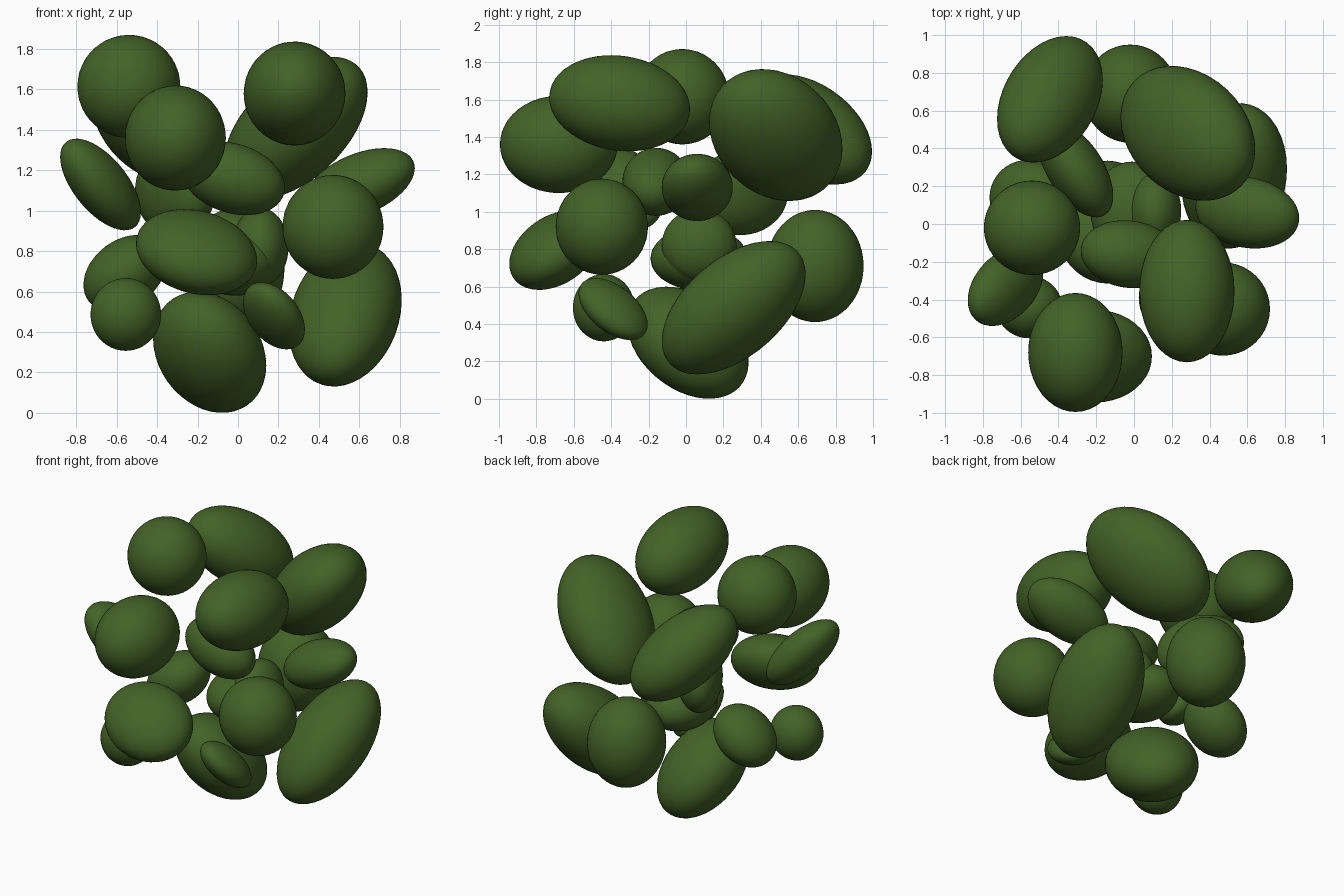
import bpy, bmesh
from math import sqrt
from mathutils import Matrix, Vector

if "Cube" in bpy.data.objects:
    bpy.data.objects.remove(bpy.data.objects["Cube"])

green = bpy.data.materials.new("leaf green")
green.diffuse_color = (0.056, 0.123, 0.02, 1)
green.use_nodes = True
green.node_tree.nodes["Principled BSDF"].inputs["Base Color"].default_value = green.diffuse_color


def clump(name, centre, half, tilt=(0, 0, 0)):
    """Tilted ellipsoid from its half extents and the lean in the xy, xz and yz planes."""
    hx, hy, hz = half
    rxy, rxz, ryz = tilt
    # lower-triangular shear that turns a unit ball into the ellipsoid
    b = sqrt(1 - rxy * rxy)
    c = (ryz - rxy * rxz) / b
    d = sqrt(max(0.05, 1 - rxz * rxz - c * c))
    shape = Matrix(((hx, 0, 0), (hy * rxy, hy * b, 0), (hz * rxz, hz * c, hz * d)))
    bm = bmesh.new()
    bmesh.ops.create_icosphere(bm, subdivisions=4, radius=1)
    for v in bm.verts:
        v.co = shape @ v.co
    for f in bm.faces:
        f.smooth = True
    mesh = bpy.data.meshes.new(name)
    bm.to_mesh(mesh)
    bm.free()
    mesh.materials.append(green)
    ob = bpy.data.objects.new(name, mesh)
    ob.location = Vector(centre)
    bpy.context.collection.objects.link(ob)


# upper foliage
clump("top_left_clump", (-0.54, -0.02, 1.615), (0.255, 0.25, 0.255))
clump("top_front_clump", (-0.31, -0.68, 1.36), (0.25, 0.315, 0.26))
clump("top_right_clump", (0.28, -0.355, 1.58), (0.252, 0.377, 0.257), (0, 0, -0.12))
clump("top_back_clump", (0.285, 0.48, 1.41), (0.357, 0.357, 0.353), (-0.24, 0.5, -0.2))
clump("top_back_left_clump", (-0.445, 0.66, 1.44), (0.28, 0.335, 0.295), (0.31, -0.35, -0.4))

# middle foliage
clump("mid_left_clump", (-0.68, -0.33, 1.13), (0.2, 0.21, 0.227), (0.35, -0.6, -0.3))
clump("mid_centre_clump", (-0.025, -0.16, 1.16), (0.257, 0.18, 0.182), (-0.1, -0.25, 0))
clump("mid_back_left_clump", (-0.31, 0.29, 1.1), (0.2, 0.255, 0.225), (-0.55, 0, 0))
clump("mid_right_clump", (0.6, 0.06, 1.13), (0.275, 0.19, 0.18), (-0.15, 0.45, 0))
clump("mid_front_right_clump", (0.47, -0.45, 0.92), (0.25, 0.247, 0.257))
clump("mid_front_clump", (-0.205, -0.70, 0.795), (0.3, 0.245, 0.213), (0, -0.2, 0.35))
clump("mid_back_clump", (-0.02, 0.69, 0.71), (0.25, 0.26, 0.3))
clump("core_upper_clump", (0.11, 0.07, 0.82), (0.14, 0.2, 0.195))
clump("core_lower_clump", (-0.01, 0.07, 0.75), (0.22, 0.26, 0.17))

# lower foliage
clump("low_left_clump", (-0.56, 0.14, 0.69), (0.205, 0.2, 0.19), (0, 0.3, 0))
clump("low_front_left_clump", (-0.555, -0.44, 0.487), (0.175, 0.165, 0.18))
clump("low_front_clump", (0.178, -0.39, 0.48), (0.153, 0.185, 0.166), (0, -0.4, -0.5))
clump("low_right_clump", (0.53, 0.255, 0.487), (0.28, 0.385, 0.357), (0.1, 0.2, 0.5))
clump("base_clump", (-0.14, 0.01, 0.3), (0.28, 0.325, 0.3), (0, -0.22, -0.35))
